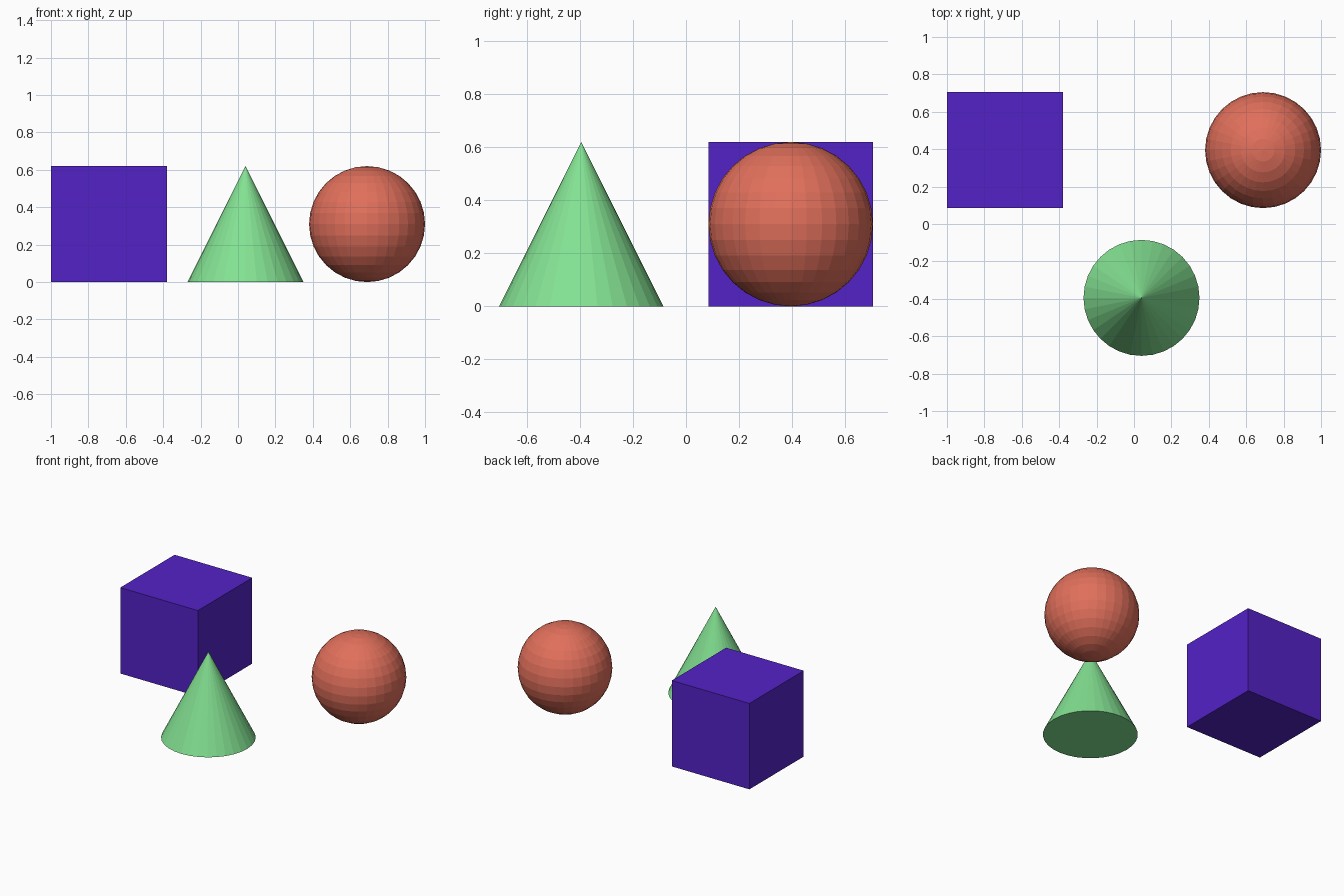
import bpy

# Remove the default object
default = bpy.data.objects.get("Cube")
if default:
    bpy.data.objects.remove(default, do_unlink=True)

SIZE = 0.62
R = SIZE / 2


def material(name, rgb):
    mat = bpy.data.materials.new(name)
    mat.use_nodes = True
    color = (*rgb, 1.0)
    mat.diffuse_color = color
    mat.node_tree.nodes["Principled BSDF"].inputs["Base Color"].default_value = color
    return mat


def finish(name, mat):
    obj = bpy.context.object
    obj.name = name
    obj.data.name = name
    obj.data.materials.append(mat)


# Purple box, back right
bpy.ops.mesh.primitive_cube_add(size=SIZE, location=(-0.69, 0.395, R))
finish("purple_box", material("purple", (0.087, 0.016, 0.57)))

# Green cone, front middle
bpy.ops.mesh.primitive_cone_add(vertices=32, radius1=R, radius2=0, depth=SIZE,
                                location=(0.04, -0.395, R))
finish("green_cone", material("light green", (0.23, 0.76, 0.29)))

# Coral faceted ball, back left
bpy.ops.mesh.primitive_uv_sphere_add(segments=32, ring_count=16, radius=R,
                                     location=(0.69, 0.395, R))
finish("coral_ball", material("coral", (0.75, 0.16, 0.105)))
